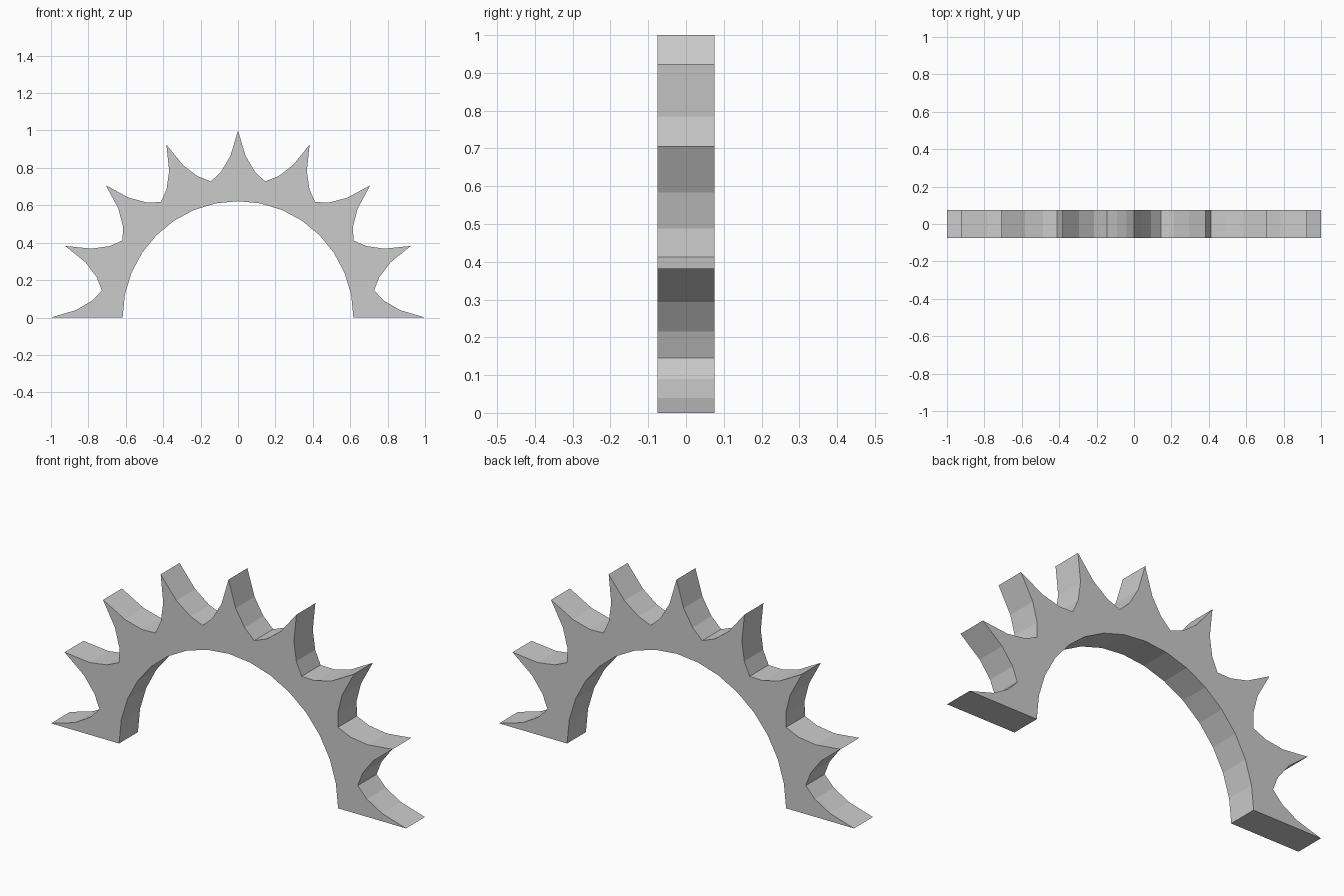
import bpy
import bmesh
from math import sin, cos, radians

cube = bpy.data.objects.get("Cube")
if cube:
    bpy.data.objects.remove(cube, do_unlink=True)

HALF_DEPTH = 0.076
TEETH = 8                      # gaps between tooth tips over the half circle
STEP = 180 / TEETH
INNER_X, INNER_Z = 0.617, 0.622

# One gap between teeth: (angle, radius) from tip to valley, mirrored to the next tip
flank = [(0, 1.0), (2.65, 0.866), (6.6, 0.785)]
gap = flank + [(STEP / 2, 0.742)] + [(STEP - a, r) for a, r in reversed(flank[1:])]


def polar(angle, rx, rz):
    return rx * cos(radians(angle)), rz * sin(radians(angle))


# Toothed outer edge, then the inner arch back to the start
outline = [polar(i * STEP + a, r, r) for i in range(TEETH) for a, r in gap]
outline.append((-1, 0))
outline += [polar(180 - i * 180 / 16, INNER_X, INNER_Z) for i in range(17)]

# Extrude the profile through the depth
bm = bmesh.new()
face = bm.faces.new([bm.verts.new((x, -HALF_DEPTH, z)) for x, z in outline])
result = bmesh.ops.extrude_face_region(bm, geom=[face], use_keep_orig=True)
moved = [v for v in result["geom"] if isinstance(v, bmesh.types.BMVert)]
bmesh.ops.translate(bm, verts=moved, vec=(0, 2 * HALF_DEPTH, 0))
bmesh.ops.recalc_face_normals(bm, faces=bm.faces)
bmesh.ops.triangulate(bm, faces=[f for f in bm.faces if len(f.verts) > 4])

mesh = bpy.data.meshes.new("toothed_arch")
bm.to_mesh(mesh)
bm.free()
arch = bpy.data.objects.new("toothed_arch", mesh)
bpy.context.collection.objects.link(arch)

# Plain grey
grey = bpy.data.materials.new("plain_grey")
grey.use_nodes = True
colour = (0.6, 0.6, 0.6, 1)
grey.diffuse_color = colour
grey.node_tree.nodes["Principled BSDF"].inputs["Base Color"].default_value = colour
mesh.materials.append(grey)
